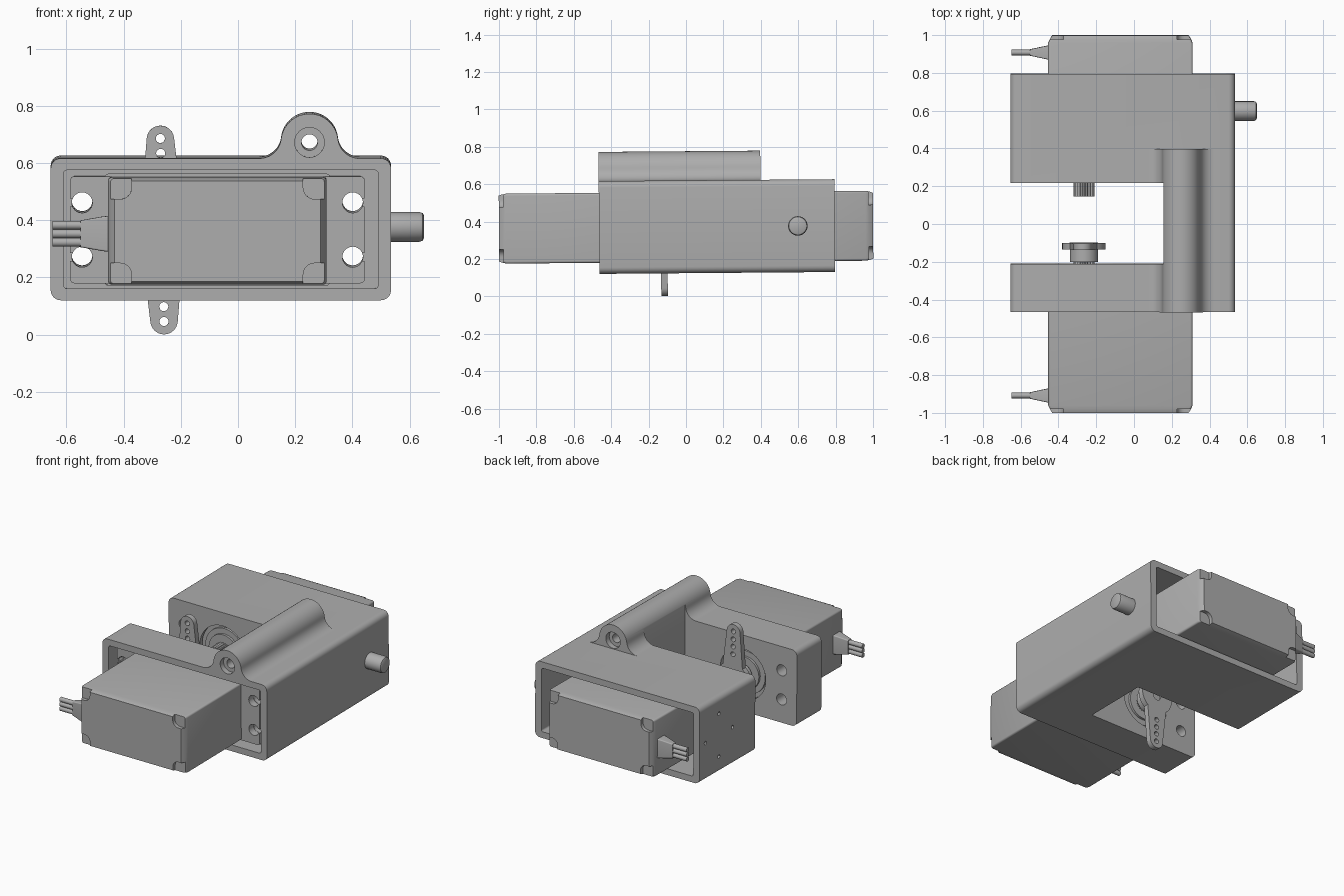
import bpy, bmesh, math
from mathutils import Matrix, Vector

if "Cube" in bpy.data.objects:
    bpy.data.objects.remove(bpy.data.objects["Cube"], do_unlink=True)

grey = bpy.data.materials.new("plain grey")
grey.use_nodes = True
grey.diffuse_color = (0.42, 0.42, 0.42, 1)
grey.node_tree.nodes["Principled BSDF"].inputs["Base Color"].default_value = (0.42, 0.42, 0.42, 1)
parts = []


def arc(cx, cz, r, a0, a1, n):
    return [(cx + r * math.cos(math.radians(a0 + (a1 - a0) * i / n)),
             cz + r * math.sin(math.radians(a0 + (a1 - a0) * i / n))) for i in range(n + 1)]


def circle(cx, cz, r, n=40):
    return arc(cx, cz, r, 0, 360, n)[:-1]


def rrect(cx, cz, hx, hz, r):
    pts = []
    for k, (sx, sz) in enumerate([(1, 1), (-1, 1), (-1, -1), (1, -1)]):
        pts += arc(cx + sx * (hx - r), cz + sz * (hz - r), r, 90 * k, 90 * k + 90, 6)
    return pts


def loft(name, sections, axis="y"):
    """Skin matching outlines placed at distances along an axis."""
    bm = bmesh.new()
    rings = []
    for t, pts in sections:
        rings.append([bm.verts.new((a, t, b) if axis == "y" else (t, a, b)) for a, b in pts])
    n = len(rings[0])
    for lo, hi in zip(rings, rings[1:]):
        for i in range(n):
            bm.faces.new((lo[i], lo[(i + 1) % n], hi[(i + 1) % n], hi[i]))
    bm.faces.new(rings[0])
    bm.faces.new(rings[-1])
    bmesh.ops.recalc_face_normals(bm, faces=bm.faces)
    mesh = bpy.data.meshes.new(name)
    bm.to_mesh(mesh)
    bm.free()
    mesh.materials.append(grey)
    ob = bpy.data.objects.new(name, mesh)
    bpy.context.collection.objects.link(ob)
    parts.append(ob)
    return ob


def prism(name, pts, t0, t1, axis="y"):
    return loft(name, [(t0, pts), (t1, pts)], axis)


def combine(target, tool, operation="DIFFERENCE"):
    mod = target.modifiers.new("cut", "BOOLEAN")
    mod.operation, mod.solver, mod.object = operation, "EXACT", tool
    bpy.context.view_layer.objects.active = target
    bpy.ops.object.modifier_apply(modifier=mod.name)
    parts.remove(tool)
    bpy.data.objects.remove(tool, do_unlink=True)


CX, CZ = -0.06, 0.372       # bracket centre
SX, SZ = -0.072, 0.37       # servo centre
HX, HZ = -0.265, 0.367      # output shaft
BX, BZ, BR = 0.25, 0.676, 0.1  # boss tube
TOP = 0.62

# C-shaped bracket with a filleted tube boss on top
bracket = prism("bracket", rrect(CX, CZ, 0.595, 0.248, 0.035), -0.465, 0.795)
d, h = 0.175, BZ - TOP
fr = (d * d + h * h - BR * BR) / (2 * (BR + h))
ang = math.degrees(math.atan2(fr - h, d))
left = arc(BX - d, TOP + fr, fr, -90, -ang, 10)
right = [(2 * BX - x, z) for x, z in reversed(left)]
crown = arc(BX, BZ, BR, 180 - ang, ang, 30)[1:-1]
outline = [(BX - d, 0.6)] + left + crown + right + [(BX + d, 0.6)]
combine(bracket, prism("boss", outline, -0.465, 0.4), "UNION")

# Gap between the arms
combine(bracket, prism("gap", rrect(-0.345, 0.5, 0.5, 0.7, 0.001), -0.21, 0.22))

# Boss bore with a wider mouth at both ends
combine(bracket, prism("bore", circle(BX, BZ, 0.028), -0.6, 0.6))
for y0, y1 in ((-0.6, -0.43), (0.365, 0.5)):
    combine(bracket, prism("mouth", circle(BX, BZ, 0.052), y0, y1))

# Pockets, servo openings and shaft holes on both arms
for s, face, inner in ((-1, 0.465, 0.21), (1, 0.795, 0.22)):
    combine(bracket, prism("pocket", rrect(CX, CZ, 0.55, 0.207, 0.012), s * 0.36, s * (face + 0.1)))
    combine(bracket, prism("opening", rrect(SX, SZ, 0.392, 0.194, 0.01), s * 0.245, s * 0.4))
    combine(bracket, prism("shaft_hole", circle(HX, HZ, 0.165), s * (inner - 0.02), s * 0.3))

# Screw holes running through the arms and spine
screws = [(SX + i * 0.473, SZ + j * 0.095) for i in (-1, 1) for j in (-1, 1)]
for x, z in screws:
    combine(bracket, prism("screw_hole", circle(x, z, 0.036, 24), -0.9, 0.9))

# Small pilot holes in the side wall of the rear arm
for i, j in ((1, 0), (-1, 0), (0, 1), (0, -1)):
    combine(bracket, prism("pilot", circle(0.595 + 0.14 * i, CZ + 0.14 * j, 0.012, 12),
                           -0.8, -0.58, "x"))

# Pivot pin on the side, with a rounded tip
loft("pivot_pin", [(0.5, circle(0.598, CZ, 0.052)), (0.635, circle(0.598, CZ, 0.052)),
                   (0.646, circle(0.598, CZ, 0.048)), (0.65, circle(0.598, CZ, 0.04))], "x")


def servo(side, s):
    # Case with a chamfered end and recessed corners
    case = loft(side + "_servo_case", [
        (s * 0.255, rrect(SX, SZ, 0.382, 0.187, 0.012)),
        (s * 0.96, rrect(SX, SZ, 0.382, 0.187, 0.012)),
        (s * 0.985, rrect(SX, SZ, 0.37, 0.182, 0.012)),
        (s * 1.0, rrect(SX, SZ, 0.36, 0.176, 0.012))])
    for i in (-1, 1):
        for j in (-1, 1):
            combine(case, prism("notch", rrect(SX + i * 0.382, SZ + j * 0.187, 0.082, 0.075, 0.04),
                                s * 0.977, s * 1.1))
    # Mounting flange with slotted holes
    flange = prism(side + "_servo_flange", rrect(SX, SZ, 0.515, 0.187, 0.015), s * 0.362, s * 0.41)
    for x, z in screws:
        way = 1 if x > SX else -1
        combine(flange, prism("hole", circle(x, z, 0.036, 24), s * 0.3, s * 0.5))
        combine(flange, prism("slot", rrect(x + way * 0.05, z, 0.05, 0.014, 0.002), s * 0.3, s * 0.5))
    # Stepped collar and toothed output shaft
    for k, (r, y) in enumerate(((0.14, 0.24), (0.105, 0.225))):
        prism(f"{side}_collar_{k + 1}", circle(HX, HZ, r), s * 0.28, s * y)
    teeth = [(HX + (0.056 - 0.008 * (i % 2)) * math.cos(math.pi * i / 20),
              HZ + (0.056 - 0.008 * (i % 2)) * math.sin(math.pi * i / 20)) for i in range(40)]
    prism(side + "_output_shaft", teeth, s * 0.27, s * 0.146)
    # Cable boot and three wires
    loft(side + "_cable_boot", [(-0.44, rrect(s * 0.908, 0.36, 0.04, 0.064, 0.006)),
                                (-0.475, rrect(s * 0.908, 0.36, 0.033, 0.06, 0.006)),
                                (-0.55, rrect(s * 0.908, 0.36, 0.017, 0.047, 0.006))], "x")
    for k in (-1, 0, 1):
        prism(f"{side}_wire_{k + 2}", circle(s * 0.908, 0.36 + 0.03 * k, 0.015, 16),
              -0.648, -0.53, "x")


servo("front", -1)
servo("rear", 1)

# Two-armed horn with a hub disc and a row of holes
arms = (arc(HX, HZ + 0.317, 0.048, 6, 174, 14) + arc(HX, HZ - 0.317, 0.048, 186, 354, 14))
arms.insert(15, (HX - 0.08, HZ))
arms.append((HX + 0.08, HZ))
horn = prism("horn", arms, -0.135, -0.1)
combine(horn, prism("disc", circle(HX, HZ, 0.115), -0.135, -0.1), "UNION")
for z in (0.17, 0.22, 0.268, 0.32):
    for j in (-1, 1):
        combine(horn, prism("hole", circle(HX, HZ + j * z, 0.016, 16), -0.2, -0.05))
combine(horn, prism("hole", circle(HX, HZ, 0.03, 24), -0.11, -0.05))
horn.data.transform(Matrix.Translation((HX, 0, HZ)) @ Matrix.Rotation(-0.02, 4, "Y")
                    @ Matrix.Translation((-HX, 0, -HZ)))
prism("horn_hub", circle(HX, HZ, 0.075), -0.2, -0.13)

# Slight forward tilt of the whole assembly, then smooth shading
pivot = Vector((0, 0, CZ))
tilt = Matrix.Translation(pivot) @ Matrix.Rotation(0.008, 4, "X") @ Matrix.Translation(-pivot)
bpy.ops.object.select_all(action="DESELECT")
for ob in parts:
    ob.data.transform(tilt)
    ob.select_set(True)
bpy.context.view_layer.objects.active = bracket
bpy.ops.object.shade_smooth_by_angle(angle=math.radians(30))
